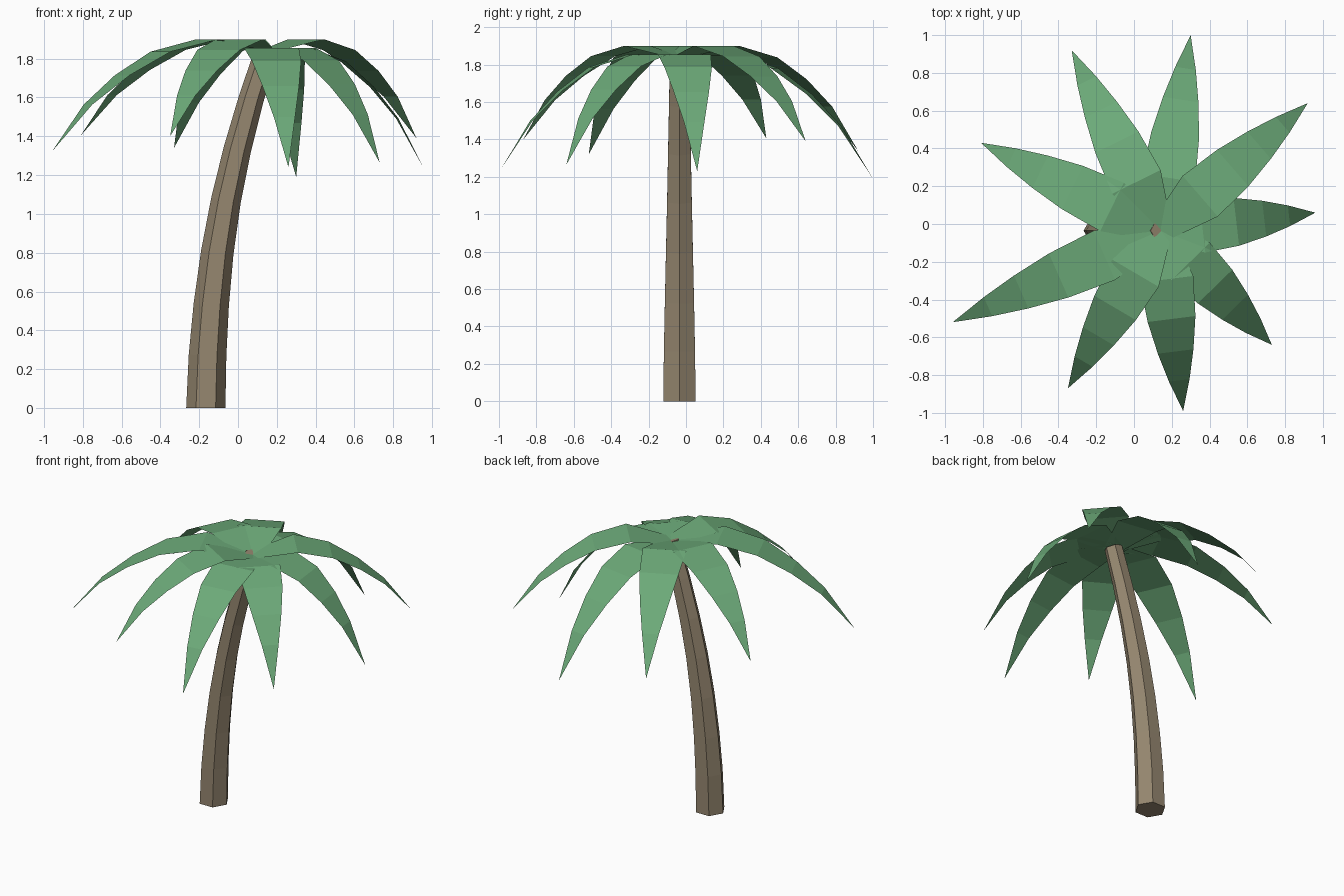
import bpy, bmesh, math
from mathutils import Vector

if "Cube" in bpy.data.objects:
    bpy.data.objects.remove(bpy.data.objects["Cube"])


def material(name, color):
    m = bpy.data.materials.new(name)
    m.diffuse_color = (*color, 1)
    m.use_nodes = True
    m.node_tree.nodes["Principled BSDF"].inputs["Base Color"].default_value = m.diffuse_color
    return m


def finish(bm, name, mat):
    me = bpy.data.meshes.new(name)
    bm.to_mesh(me)
    bm.free()
    me.materials.append(mat)
    ob = bpy.data.objects.new(name, me)
    bpy.context.collection.objects.link(ob)
    return ob


bark = material("bark", (0.30, 0.24, 0.16))
green = material("leaf", (0.15, 0.40, 0.19))
CX, CY = 0.14, -0.035

# Trunk: hexagonal rings swept along a leaning, tapering curve (x, z, radius)
path = [(-0.166, 0, 0.101), (-0.157, 0.27, 0.097), (-0.138, 0.53, 0.091),
        (-0.107, 0.8, 0.084), (-0.062, 1.07, 0.077), (-0.004, 1.33, 0.071),
        (0.067, 1.59, 0.065), (0.145, 1.835, 0.06)]
bm = bmesh.new()
rings = []
for i, (x, z, r) in enumerate(path):
    a, b = path[max(i - 1, 0)], path[min(i + 1, len(path) - 1)]
    tilt = math.atan2(b[0] - a[0], b[1] - a[1]) if i else 0
    ring = []
    for k in range(6):
        t = k * math.pi / 3
        u = r * math.cos(t)
        ring.append(bm.verts.new((x + u * math.cos(tilt), CY + r * math.sin(t) * 0.99,
                                  z - u * math.sin(tilt))))
    rings.append(ring)
for lo, hi in zip(rings, rings[1:]):
    for k in range(6):
        n = (k + 1) % 6
        bm.faces.new((lo[k], lo[n], hi[n], hi[k]))
bm.faces.new(rings[0][::-1])
bm.faces.new(rings[-1])
finish(bm, "trunk", bark)

# Frond sections: fraction of reach, fraction of drop, width
sections = [(0.27, 0, 0.285), (0.49, 0.11, 0.255), (0.67, 0.32, 0.19), (0.83, 0.58, 0.11)]


def frond(name, tip, peak):
    tip = Vector(tip)
    root = Vector((CX, CY, 1.835))
    out = Vector((tip.x - CX, tip.y - CY, 0))
    side = Vector((-out.y, out.x, 0)).normalized()
    bm = bmesh.new()
    pairs = []
    for f, d, w in [(0, None, 0.13)] + sections:
        c = root + out * f
        if d is not None:
            c.z = peak + (tip.z - peak) * d
        pairs.append([bm.verts.new(c - side * w / 2), bm.verts.new(c + side * w / 2)])
    for p, q in zip(pairs, pairs[1:]):
        bm.faces.new((p[0], q[0], q[1], p[1]))
    bm.faces.new((pairs[-1][0], bm.verts.new(tip), pairs[-1][1]))
    finish(bm, name, green)


# Upper and lower tiers of fronds, given by tip position
upper = [(-0.33, 0.92, 1.34), (-0.81, 0.43, 1.405), (-0.96, -0.52, 1.32),
         (-0.35, -0.87, 1.40), (0.92, 0.64, 1.39)]
lower = [(0.30, 1.0, 1.19), (0.26, -0.99, 1.24), (0.73, -0.64, 1.265), (0.96, 0.06, 1.23)]
for i, t in enumerate(upper):
    frond(f"upper_frond_{i + 1}", t, 1.9)
for i, t in enumerate(lower):
    frond(f"lower_frond_{i + 1}", t, 1.855)
